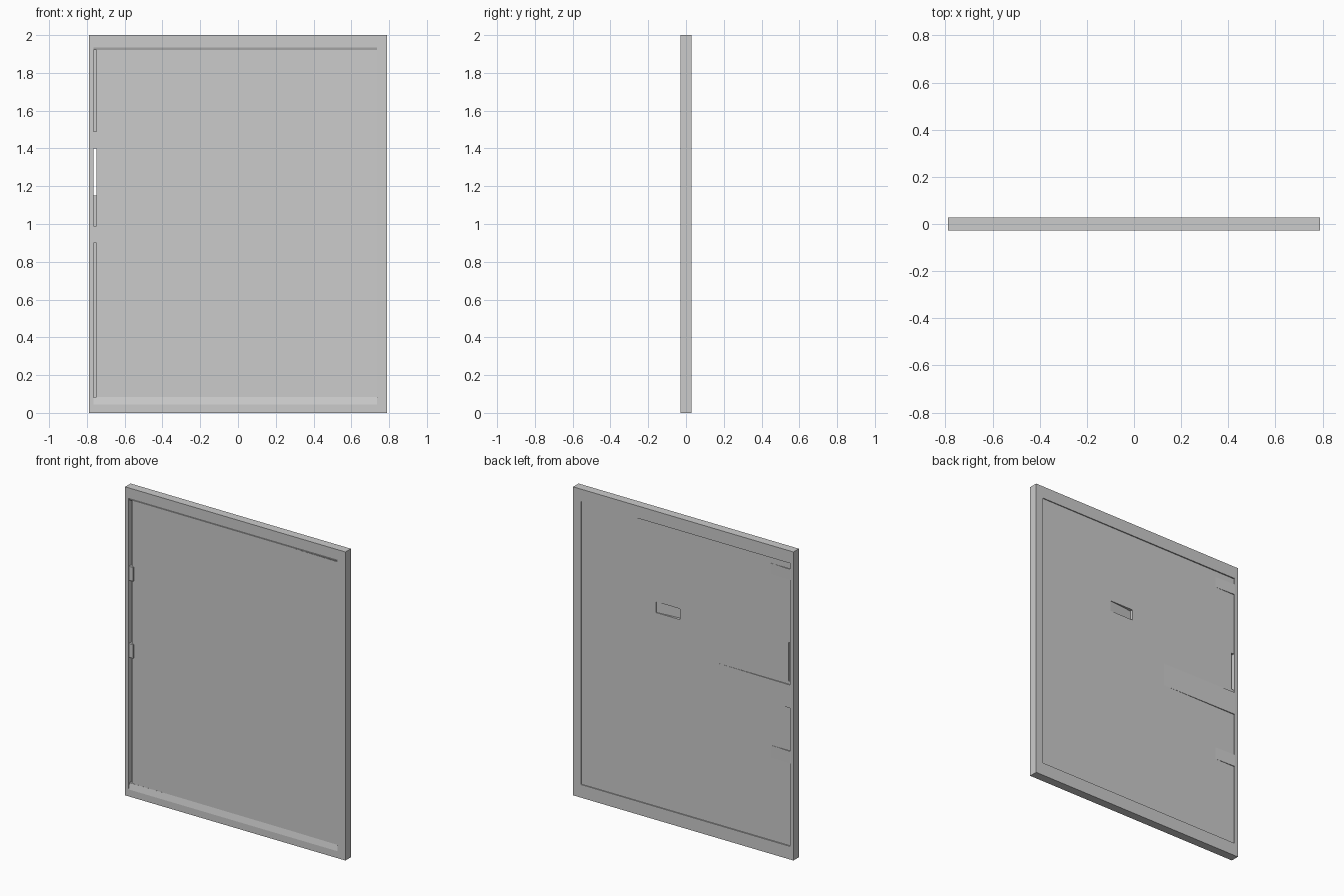
import bpy, bmesh

if "Cube" in bpy.data.objects:
    bpy.data.objects.remove(bpy.data.objects["Cube"])

W, D, H = 0.79, 0.028, 2.0


def prism(name, pts, axis, a, b):
    """Extrude a 2D profile along an axis ('x': points are y,z; 'z': points are x,y)."""
    bm = bmesh.new()

    def co(p, t):
        return (t, p[0], p[1]) if axis == 'x' else (p[0], p[1], t)
    low = [bm.verts.new(co(p, a)) for p in pts]
    high = [bm.verts.new(co(p, b)) for p in pts]
    n = len(pts)
    bm.faces.new(low)
    bm.faces.new(high)
    for i in range(n):
        j = (i + 1) % n
        bm.faces.new((low[i], low[j], high[j], high[i]))
    bmesh.ops.recalc_face_normals(bm, faces=bm.faces)
    me = bpy.data.meshes.new(name)
    bm.to_mesh(me)
    bm.free()
    ob = bpy.data.objects.new(name, me)
    bpy.context.collection.objects.link(ob)
    return ob


def box(name, x0, x1, y0, y1, z0, z1):
    return prism(name, [(x0, y0), (x1, y0), (x1, y1), (x0, y1)], 'z', z0, z1)


# Side stiles
box("hinge_stile", -W, -0.765, -D, D, 0, H)
box("right_stile", 0.735, W, -D, D, 0, H)

# Rails with a sloped inner front edge
prism("bottom_rail", [(-D, 0), (D, 0), (D, 0.085), (-0.019, 0.085), (-D, 0.045)],
      'x', -0.765, 0.735)
prism("top_rail", [(-D, H), (D, H), (D, 1.92), (-0.022, 1.92), (-D, 1.935)],
      'x', -0.765, 0.735)

# Main panel: recessed beside the slot, almost flush at the right stile
panel = prism("panel", [(-0.748, -0.018), (0.4, -0.022), (0.735, -0.026),
                        (0.735, 0.022), (-0.748, 0.020)], 'z', 0.085, 1.92)

# Small wedge-shaped pocket in the back face
pocket = prism("pocket_cutter", [(0.03, 0.002), (0.2, 0.018), (0.2, 0.05), (0.03, 0.05)],
               'z', 1.34, 1.41)
pocket.hide_render = True
pocket.hide_viewport = True
cut = panel.modifiers.new("pocket", 'BOOLEAN')
cut.operation = 'DIFFERENCE'
cut.solver = 'EXACT'
cut.object = pocket

# Tabs bridging the front of the slot
for name, z0, z1 in (("lower_tab", 0.90, 0.99), ("upper_tab", 1.40, 1.49)):
    box(name, -0.77, -0.735, -0.025, 0.020, z0, z1)

# Backing that closes the slot, leaving one opening through it
for name, z0, z1 in (("lower_slot_backing", 0.085, 1.15), ("upper_slot_backing", 1.40, 1.92)):
    box(name, -0.766, -0.747, 0.008, 0.020, z0, z1)

# Tapered raised band across the back, beside the hinge stile
prism("back_bridge", [(-0.766, 0.010), (-0.2, 0.010), (-0.2, 0.0205), (-0.766, D - 0.001)],
      'z', 0.98, 1.13)

# Small wedge pads on the back next to the stile
for name, z0, z1 in (("lower_pad", 0.62, 0.70), ("upper_pad", 1.81, 1.88)):
    prism(name, [(-0.766, 0.010), (-0.62, 0.010), (-0.62, 0.0203), (-0.766, 0.026)],
          'z', z0, z1)
